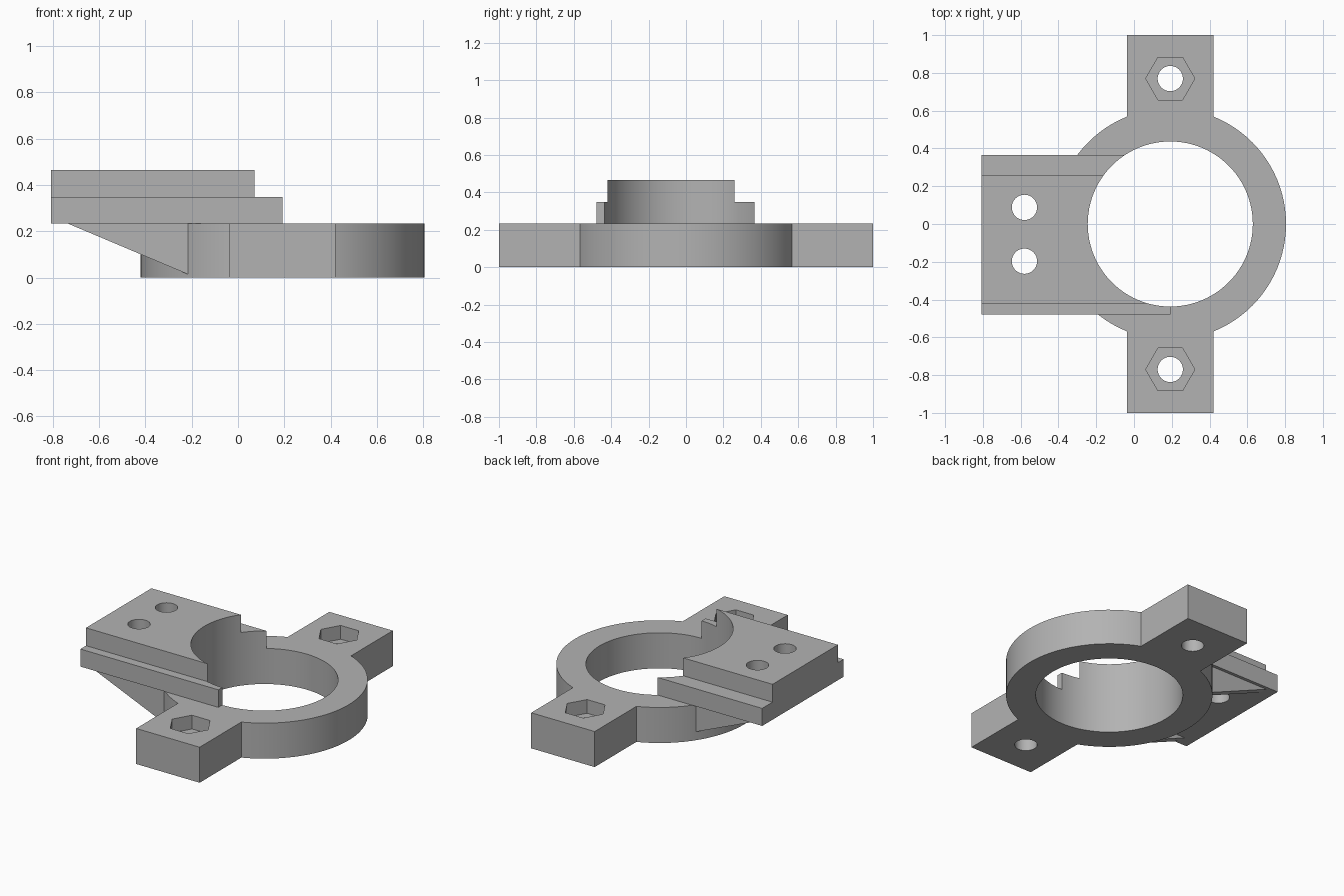
import bpy
import math

cube = bpy.data.objects.get("Cube")
if cube:
    bpy.data.objects.remove(cube, do_unlink=True)

# Single plain grey
grey = bpy.data.materials.new("plain_grey")
grey.use_nodes = True
colour = (0.45, 0.45, 0.45, 1)
grey.diffuse_color = colour
grey.node_tree.nodes["Principled BSDF"].inputs["Base Color"].default_value = colour

CX = 0.192          # ring axis
BASE_TOP = 0.233    # top of ring and ears
STEP = 0.348        # top of lower plate
TOP = 0.465         # top of upper plate


def box(name, x0, x1, y0, y1, z0, z1):
    bpy.ops.mesh.primitive_cube_add(
        size=1, location=((x0 + x1) / 2, (y0 + y1) / 2, (z0 + z1) / 2))
    ob = bpy.context.object
    ob.name = name
    ob.scale = (x1 - x0, y1 - y0, z1 - z0)
    bpy.ops.object.transform_apply(location=True, rotation=True, scale=True)
    return ob


def prism(name, x, y, r, z0, z1, sides, turn=0):
    bpy.ops.mesh.primitive_cylinder_add(
        vertices=sides, radius=r, depth=z1 - z0,
        location=(x, y, (z0 + z1) / 2), rotation=(0, 0, turn))
    ob = bpy.context.object
    ob.name = name
    bpy.ops.object.transform_apply(location=True, rotation=True, scale=True)
    return ob


def combine(target, other, operation):
    mod = target.modifiers.new("combine", 'BOOLEAN')
    mod.operation = operation
    mod.solver = 'EXACT'
    mod.object = other
    bpy.context.view_layer.objects.active = target
    bpy.ops.object.modifier_apply(modifier=mod.name)
    bpy.data.objects.remove(other, do_unlink=True)


def finish(ob):
    ob.data.materials.clear()
    ob.data.materials.append(grey)
    bpy.ops.object.select_all(action='DESELECT')
    ob.select_set(True)
    bpy.context.view_layer.objects.active = ob
    bpy.ops.object.shade_smooth_by_angle(angle=math.radians(30))


def bore():
    return prism("bore_cutter", CX, 0, 0.437, -1, 1, 96)


# Ring with two bolt ears
clamp = prism("clamp_ring", CX, 0, 0.613, 0, BASE_TOP, 96)
combine(clamp, box("ears", CX - 0.23, CX + 0.23, -1, 1, 0, BASE_TOP), 'UNION')
combine(clamp, bore(), 'DIFFERENCE')
for side in (-1, 1):
    y = 0.77 * side
    combine(clamp, prism("bolt_cutter", CX, y, 0.067, -1, 1, 32), 'DIFFERENCE')
    combine(clamp, prism("nut_cutter", CX, y, 0.13, BASE_TOP - 0.09, 1, 6,
                         math.radians(30)), 'DIFFERENCE')
finish(clamp)

# Stepped mounting plate, cut by the bore and two screw holes
plate = box("mounting_plate", -0.808, CX, -0.478, 0.365, BASE_TOP, STEP)
combine(plate, box("raised_plate", -0.808, CX, -0.42, 0.258, BASE_TOP, TOP), 'UNION')
combine(plate, bore(), 'DIFFERENCE')
for y in (0.088, -0.197):
    combine(plate, prism("screw_cutter", -0.58, y, 0.067, -1, 1, 32), 'DIFFERENCE')
finish(plate)

# Triangular ribs below the plate
for name, y0, y1 in (("front_rib", -0.458, -0.408), ("back_rib", 0.295, 0.345)):
    outline = [(-0.735, BASE_TOP), (-0.19, BASE_TOP), (-0.19, 0.003)]
    verts = [(x, y, z) for y in (y0, y1) for x, z in outline]
    faces = [(0, 2, 1), (3, 4, 5), (0, 1, 4, 3), (1, 2, 5, 4), (2, 0, 3, 5)]
    mesh = bpy.data.meshes.new(name)
    mesh.from_pydata(verts, [], [f[::-1] for f in faces])
    rib = bpy.data.objects.new(name, mesh)
    bpy.context.collection.objects.link(rib)
    finish(rib)
